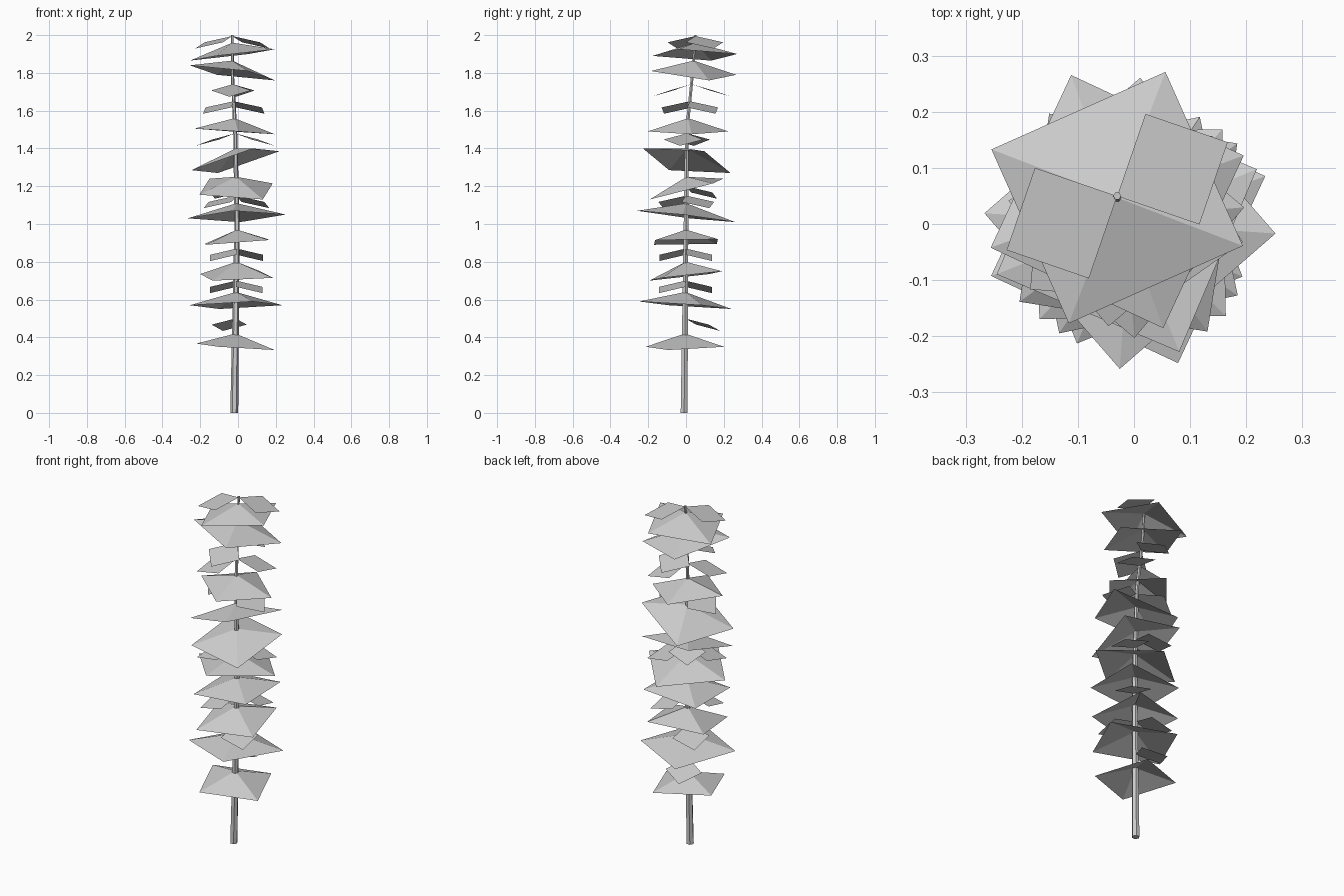
import bpy
import bmesh
from math import cos, sin, radians
from mathutils import Vector

cube = bpy.data.objects.get("Cube")
if cube:
    bpy.data.objects.remove(cube)

grey = bpy.data.materials.new("plain grey")
grey.use_nodes = True
grey.diffuse_color = (0.6, 0.6, 0.6, 1)
grey.node_tree.nodes["Principled BSDF"].inputs["Base Color"].default_value = grey.diffuse_color

# Trunk centre line, slightly bent near the top
PATH = [Vector(p) for p in ((-.02, -.01, 0), (-.005, 0, 1), (-.015, .005, 1.5),
                            (-.03, .035, 1.8), (-.03, .05, 2))]


def trunk_point(z):
    for low, high in zip(PATH, PATH[1:]):
        if z <= high.z:
            return low.lerp(high, (z - low.z) / (high.z - low.z))
    return PATH[-1].copy()


def polar(yaw, radius, rise=0):
    angle = radians(yaw)
    return Vector((radius * cos(angle), radius * sin(angle), rise))


def finish(name, bm):
    mesh = bpy.data.meshes.new(name)
    bm.to_mesh(mesh)
    bm.free()
    mesh.materials.append(grey)
    obj = bpy.data.objects.new(name, mesh)
    bpy.context.collection.objects.link(obj)
    return obj


def build_trunk(sides=6):
    bm = bmesh.new()
    rings = []
    for p in PATH:
        radius = .021 - .007 * p.z
        rings.append([bm.verts.new(p + polar(360 * i / sides, radius)) for i in range(sides)])
    for low, high in zip(rings, rings[1:]):
        for i in range(sides):
            j = (i + 1) % sides
            bm.faces.new((low[i], low[j], high[j], high[i]))
    bm.faces.new(rings[0][::-1])
    bm.faces.new(rings[-1])
    finish("trunk", bm)


def build_canopy(name, apex, yaw, radius, drop, rise_a, rise_b):
    """Open four-sided pyramid whose rim is tilted along its two diagonals."""
    bm = bmesh.new()
    centre = trunk_point(apex)
    top = bm.verts.new(centre)
    rises = (rise_a, rise_b, -rise_a, -rise_b)
    rim = [bm.verts.new(centre + polar(yaw + 90 * i, radius, rise - drop))
           for i, rise in enumerate(rises)]
    for i in range(len(rim)):
        bm.faces.new((top, rim[i], rim[(i + 1) % len(rim)]))
    finish(name, bm)


def build_leaves(name, apex, yaw, size, count):
    """Square drooping leaves, each joined to the trunk at one corner."""
    bm = bmesh.new()
    centre = trunk_point(apex)
    droop = -.033
    for i in range(count):
        heading = yaw + 180 * i
        right = polar(heading - 45, size, droop)
        left = polar(heading + 45, size, droop)
        corners = (Vector(), right, right + left, left)
        bm.faces.new([bm.verts.new(centre + c) for c in corners])
    finish(name, bm)


build_trunk()

# Large canopies: apex height, yaw, radius, drop, tilt along each diagonal
canopies = [
    (.42, -23, .225, .07, -.017, 0),
    (.64, 20, .26, .07, 0, -.02),
    (.8, 57, .23, .075, .025, .01),
    (.97, 46, .235, .065, .015, -.01),
    (1.11, -4, .26, .07, .01, -.03),
    (1.25, 36, .24, .065, .03, .055),
    (1.4, 22, .25, .065, .05, -.065),
    (1.56, 5, .215, .07, -.015, 0),
    (1.865, 20, .24, .065, -.04, -.01),
    (1.96, -21, .24, .065, .03, .005),
]
for number, row in enumerate(canopies, 1):
    build_canopy(f"canopy_{number}", *row)

# Small leaves: apex height, yaw, side length, number of leaves
leaves = [
    (.5, 110, .14, 1),
    (.7, -45, .14, 2),
    (.87, 45, .14, 2),
    (1.15, 35, .15, 2),
    (1.2, 125, .14, 1),
    (1.48, -10, .15, 2),
    (1.65, 40, .15, 2),
    (1.74, 85, .15, 2),
    (1.995, 26, .155, 2),
]
for number, row in enumerate(leaves, 1):
    build_leaves(f"small_leaves_{number}", *row)
